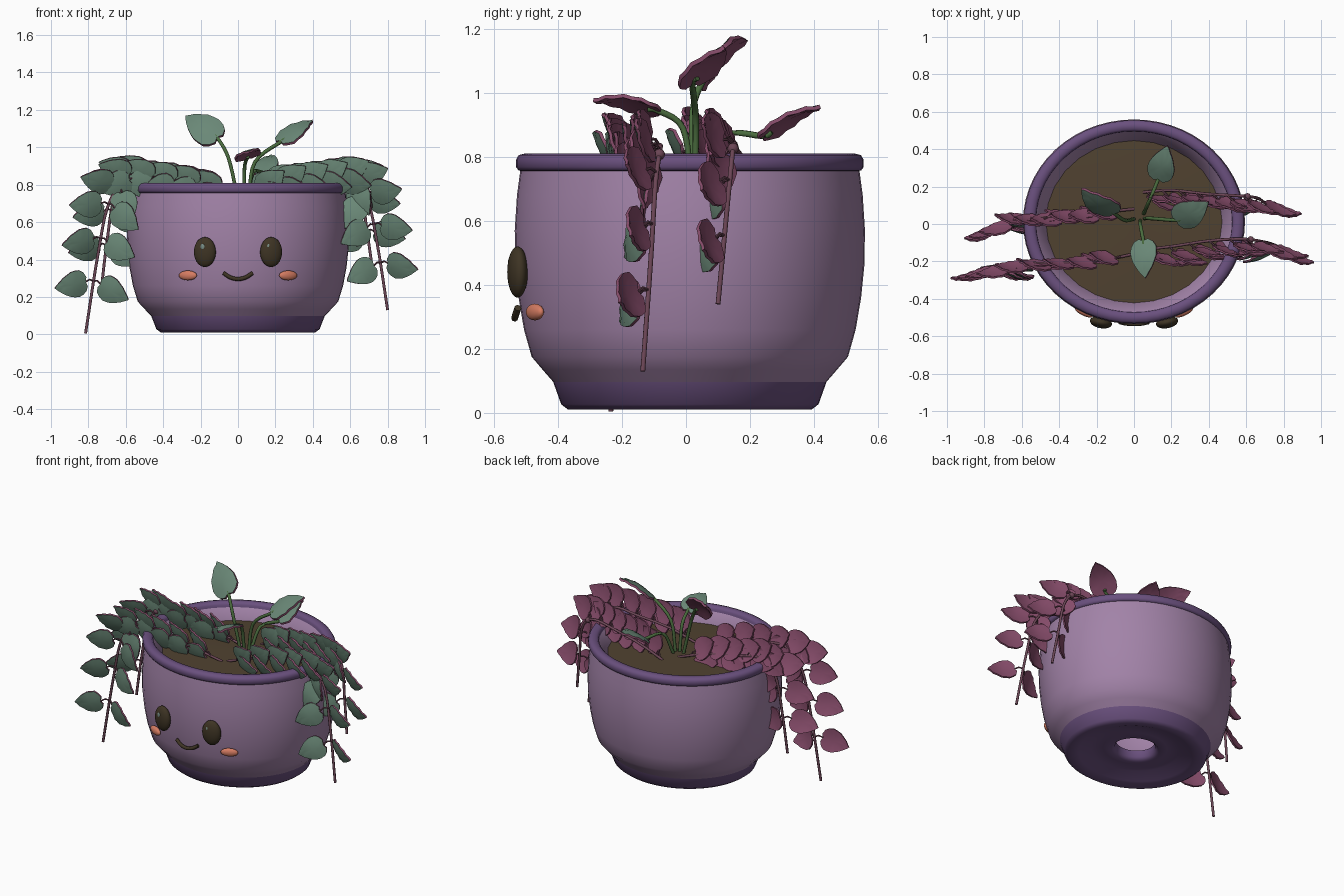
import bpy, bmesh, math, random
from mathutils import Vector, Matrix

random.seed(4)
if "Cube" in bpy.data.objects:
    bpy.data.objects.remove(bpy.data.objects["Cube"])


def material(name, r, g, b):
    lin = [((c / 255 + 0.055) / 1.055) ** 2.4 for c in (r, g, b)] + [1]
    m = bpy.data.materials.new(name)
    m.use_nodes = True
    m.diffuse_color = lin
    m.node_tree.nodes["Principled BSDF"].inputs["Base Color"].default_value = lin
    return m


LILAC = material("lilac glaze", 162, 131, 168)
PLUM = material("plum glaze", 106, 80, 126)
SOIL = material("soil brown", 80, 66, 48)
GREEN = material("leaf green", 106, 136, 119)
MAGENTA = material("leaf magenta", 134, 76, 106)
VINE = material("vine mauve", 108, 70, 86)
STALK = material("stalk green", 74, 108, 62)
EYE = material("eye brown", 62, 52, 36)
SHINE = material("eye shine", 120, 140, 132)
CHEEK = material("cheek coral", 214, 124, 98)

POT_Y, STRETCH = 0.012, 1.085


def finish(name, bm, mats, angle=50):
    bmesh.ops.recalc_face_normals(bm, faces=bm.faces)
    me = bpy.data.meshes.new(name)
    bm.to_mesh(me)
    bm.free()
    ob = bpy.data.objects.new(name, me)
    bpy.context.collection.objects.link(ob)
    for m in mats:
        me.materials.append(m)
    bpy.ops.object.select_all(action='DESELECT')
    ob.select_set(True)
    bpy.context.view_layer.objects.active = ob
    bpy.ops.object.shade_smooth_by_angle(angle=math.radians(angle))


def lathe(name, profile, mat, closed=False, segs=56, angle=50):
    """Spin a (radius, height) profile into a slightly oval ring."""
    bm = bmesh.new()
    rings = []
    for r, z in profile:
        rings.append([bm.verts.new((r * STRETCH * math.cos(math.tau * i / segs),
                                    POT_Y + r * math.sin(math.tau * i / segs), z))
                      for i in range(segs)])
    pairs = list(zip(rings, rings[1:])) + ([(rings[-1], rings[0])] if closed else [])
    for a, b in pairs:
        for i in range(segs):
            j = (i + 1) % segs
            bm.faces.new((a[i], a[j], b[j], b[i]))
    finish(name, bm, [mat], angle)


def smooth_path(points, steps=6):
    """Catmull-Rom samples through the points."""
    p = [Vector(q) for q in points]
    p = [2 * p[0] - p[1]] + p + [2 * p[-1] - p[-2]]
    out = []
    for i in range(1, len(p) - 2):
        a, b, c, d = p[i - 1:i + 3]
        for s in range(steps):
            t = s / steps
            out.append(0.5 * (2 * b + (c - a) * t + (2 * a - 5 * b + 4 * c - d) * t * t
                              + (3 * b - a - 3 * c + d) * t ** 3))
    return out + [p[-2]]


def add_tube(bm, pts, radius, sides=8):
    rings = []
    for i, p in enumerate(pts):
        t = (pts[min(i + 1, len(pts) - 1)] - pts[max(i - 1, 0)]).normalized()
        u = t.cross(Vector((0.3, 1, 0.2))).normalized()
        v = t.cross(u)
        rings.append([bm.verts.new(p + radius * (u * math.cos(math.tau * k / sides)
                                                 + v * math.sin(math.tau * k / sides)))
                      for k in range(sides)])
    for a, b in zip(rings, rings[1:]):
        for k in range(sides):
            j = (k + 1) % sides
            bm.faces.new((a[k], a[j], b[j], b[k]))
    bm.faces.new(rings[0])
    bm.faces.new(rings[-1])


HALF = [(0.0, 0.0), (-0.05, 0.16), (0.02, 0.33), (0.14, 0.43), (0.28, 0.46), (0.42, 0.44),
        (0.56, 0.38), (0.7, 0.29), (0.83, 0.18), (0.94, 0.07), (1.0, 0.0)]
OUTLINE = HALF + [(u, -w) for u, w in HALF[-2:0:-1]]


def add_leaf(bm, base, d, n, size, width):
    """Domed heart-shaped blade: green front, magenta back and rim."""
    d = d.normalized()
    n = (n - d * n.dot(d)).normalized()
    side = n.cross(d) * width

    def layer(lift):
        def vert(u, w, ruffle=0.0):
            dome = 0.09 * math.sin(math.pi * max(u, 0)) - 0.25 * w * w + ruffle + lift
            return bm.verts.new(base + size * (d * u + side * w + n * dome))
        outer = [vert(u, w, 0.012 * (-1) ** i) for i, (u, w) in enumerate(OUTLINE)]
        inner = [vert(0.4 + (u - 0.4) * 0.6, w * 0.6) for u, w in OUTLINE]
        return outer, inner, vert(0.4, 0)

    front, back = layer(0.03), layer(-0.03)
    for k in range(len(OUTLINE)):
        j = (k + 1) % len(OUTLINE)
        for idx, (o, i, c) in enumerate((front, back)):
            bm.faces.new((o[k], o[j], i[j], i[k])).material_index = idx
            bm.faces.new((i[k], i[j], c)).material_index = idx
        bm.faces.new((front[0][k], front[0][j], back[0][j], back[0][k])).material_index = 1


def ellipsoid(name, loc, radii, turn, mat):
    bm = bmesh.new()
    bmesh.ops.create_uvsphere(bm, u_segments=24, v_segments=14, radius=1)
    m = Matrix.Translation(loc) @ Matrix.Rotation(turn, 4, 'Z') @ Matrix.Diagonal((*radii, 1))
    bmesh.ops.transform(bm, matrix=m, verts=bm.verts)
    finish(name, bm, [mat])


# Pot
lathe("pot_body", [(0.427, 0.097), (0.46, 0.135), (0.494, 0.175), (0.518, 0.26), (0.535, 0.36),
                   (0.545, 0.46), (0.547, 0.57), (0.54, 0.68), (0.528, 0.77)], LILAC)
lathe("pot_rim", [(0.52, 0.755), (0.535, 0.757), (0.543, 0.768), (0.543, 0.79), (0.535, 0.805),
                  (0.515, 0.81), (0.495, 0.808), (0.484, 0.795), (0.482, 0.77)], PLUM, closed=True)
lathe("pot_inside", [(0.482, 0.78), (0.43, 0.71), (0.43, 0.4), (0.38, 0.16), (0.3, 0.11),
                     (0.11, 0.11)], LILAC)
lathe("pot_base", [(0.427, 0.097), (0.402, 0.027), (0.38, 0.01), (0.32, 0.025), (0.25, 0.055),
                   (0.18, 0.06), (0.135, 0.05), (0.115, 0.07), (0.11, 0.11)], PLUM, angle=100)
lathe("soil", [(0.434, 0.716), (0.25, 0.722), (0.001, 0.725)], SOIL, segs=28)

# Face
for s, tag in ((1, "left"), (-1, "right")):
    ellipsoid(tag + "_eye", (s * 0.177, -0.526, 0.44), (0.06, 0.031, 0.08), s * 0.2, EYE)
    ellipsoid(tag + "_eye_shine", (s * 0.177 - 0.012, -0.551, 0.468), (0.012, 0.005, 0.016),
              s * 0.2, SHINE)
    ellipsoid(tag + "_cheek", (s * 0.268, -0.472, 0.315), (0.053, 0.018, 0.026), s * 0.45, CHEEK)
bm = bmesh.new()
add_tube(bm, smooth_path([(-0.078, -0.525, 0.328), (-0.04, -0.533, 0.304), (0, -0.535, 0.296),
                          (0.04, -0.533, 0.304), (0.078, -0.525, 0.328)]), 0.011)
finish("mouth", bm, [EYE])


# Trailing vines: each with a path over the rim and pairs of leaves
def vine(name, s, points, reach):
    path = smooth_path(points)
    stems, leaves = bmesh.new(), bmesh.new()
    add_tube(stems, path, 0.008)
    bmesh.ops.create_icosphere(stems, subdivisions=2, radius=0.018,
                               matrix=Matrix.Translation(path[20]))
    gaps = [0.27, 0.49, 0.67, 0.78]
    gaps = [g * reach for g in gaps + [0.88 + 0.115 * i for i in range(6)]]
    walked = 0
    for a, b in zip(path[::-1], path[-2::-1]):
        step = (b - a).length
        while gaps and walked + step >= gaps[0]:
            p = a.lerp(b, (gaps.pop(0) - walked) / step)
            t = (a - b).normalized()
            hang = max(0.0, -t.z)
            across = Vector((-t.z, 0, t.x)).normalized()
            for k in (1, -1):
                d = t * (0.85 - 0.5 * hang) + across * k * (0.28 + 0.67 * hang)
                tilt = -0.28 if s > 0 else 0.15 - 0.33 * hang
                d.y = tilt * abs(d.x) + random.uniform(-0.1, 0.06)
                lean = -0.38 if s > 0 else 0.55 * hang - 0.4
                n = Vector((lean + random.uniform(-0.1, 0.1), -0.9,
                            -0.32 + random.uniform(-0.1, 0.1)))
                base = p + d.normalized() * 0.045 + Vector((0, -0.02, 0.005))
                add_tube(stems, [p, p.lerp(base, 0.5) + Vector((0, 0, 0.01)), base], 0.005, 6)
                add_leaf(leaves, base, d, n, 0.172, 0.92)
        walked += step
    finish(name + "_stem", stems, [VINE])
    finish(name + "_leaves", leaves, [GREEN, MAGENTA], 40)


vine("left_front_vine", 1, [(0.02, -0.14, 0.72), (0.2, -0.12, 0.78), (0.4, -0.09, 0.815),
     (0.58, -0.08, 0.83), (0.69, -0.095, 0.72), (0.745, -0.11, 0.48), (0.8, -0.135, 0.13)], 0.95)
vine("left_back_vine", 1, [(0.05, 0.17, 0.72), (0.2, 0.18, 0.785), (0.4, 0.16, 0.82),
     (0.57, 0.15, 0.84), (0.655, 0.14, 0.76), (0.69, 0.12, 0.55), (0.72, 0.1, 0.34)], 0.8)
vine("right_front_vine", -1, [(0, -0.16, 0.72), (-0.2, -0.2, 0.78), (-0.4, -0.21, 0.815),
     (-0.58, -0.21, 0.83), (-0.69, -0.22, 0.7), (-0.75, -0.225, 0.42),
     (-0.815, -0.235, 0.005)], 1.05)
vine("right_back_vine", -1, [(0, 0.08, 0.72), (-0.2, 0.06, 0.785), (-0.4, 0.04, 0.82),
     (-0.57, 0.03, 0.84), (-0.66, 0.01, 0.73), (-0.7, 0, 0.5), (-0.73, -0.01, 0.25)], 0.85)

# Upright leaves: stalk middle, leaf base, leaf tip, facing direction
uprights = [((-0.05, 0.02, 0.94), (-0.11, 0.06, 1.05), (-0.28, 0.19, 1.165), (-0.4, -0.6, 0.7)),
            ((0.09, 0.03, 0.92), (0.23, 0.02, 1.03), (0.4, 0.12, 1.14), (-0.55, -0.6, 0.6)),
            ((0.08, 0.12, 0.865), (0.13, 0.24, 0.865), (0.18, 0.42, 0.955), (-0.25, -0.4, 0.9)),
            ((0.035, -0.01, 0.89), (0.05, -0.09, 0.945), (0.06, -0.29, 0.975), (-0.3, 0.1, 1))]
stalks, blades = bmesh.new(), bmesh.new()
for mid, base, tip, n in uprights:
    root = Vector((0.02 + mid[0] * 0.4, 0.02 + mid[1] * 0.3, 0.72))
    base, tip = Vector(base), Vector(tip)
    add_tube(stalks, smooth_path([root, mid, base, base.lerp(tip, 0.15)], 5), 0.01)
    add_leaf(blades, base, tip - base, Vector(n), (tip - base).length, 0.78)
finish("upright_stalks", stalks, [STALK])
finish("upright_leaves", blades, [GREEN, MAGENTA], 40)
